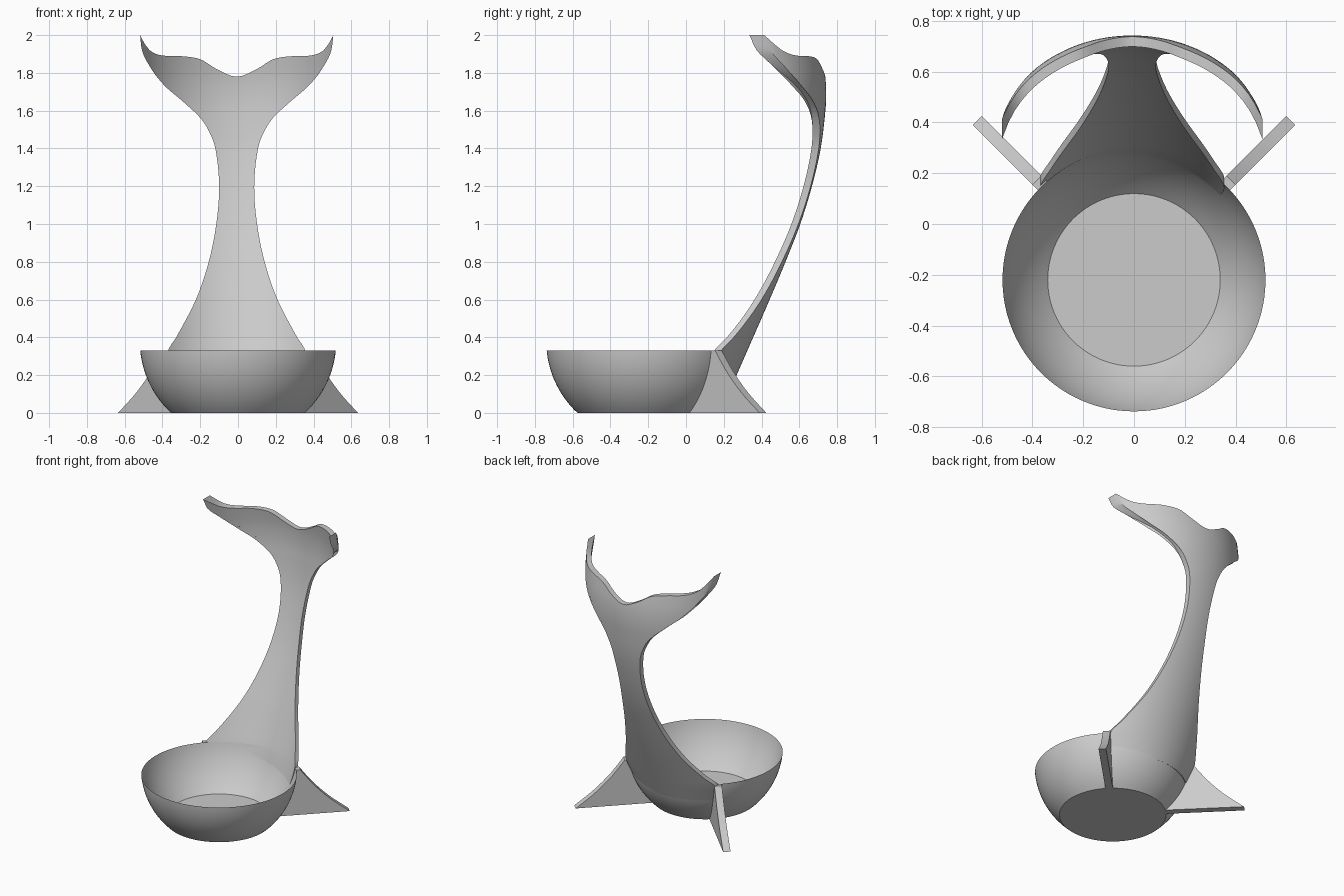
import bpy, bmesh, math
from mathutils import Matrix

cube = bpy.data.objects.get("Cube")
if cube:
    bpy.data.objects.remove(cube, do_unlink=True)

grey = bpy.data.materials.new("plain_grey")
grey.use_nodes = True
grey.diffuse_color = (0.6, 0.6, 0.6, 1)
grey.node_tree.nodes["Principled BSDF"].inputs["Base Color"].default_value = (0.6, 0.6, 0.6, 1)

BOWL_Y, RIM = -0.22, 0.33


def finish(bm, name, angle=35):
    bmesh.ops.recalc_face_normals(bm, faces=bm.faces)
    mesh = bpy.data.meshes.new(name)
    bm.to_mesh(mesh)
    bm.free()
    mesh.materials.append(grey)
    obj = bpy.data.objects.new(name, mesh)
    bpy.context.collection.objects.link(obj)
    bpy.ops.object.select_all(action='DESELECT')
    obj.select_set(True)
    bpy.context.view_layer.objects.active = obj
    bpy.ops.object.shade_smooth_by_angle(angle=math.radians(angle))
    return obj


def smooth(points, x):
    """Smooth curve through (x, value) points."""
    n = len(points)
    x = min(max(x, points[0][0]), points[-1][0])
    i = 0
    while i < n - 2 and x > points[i + 1][0]:
        i += 1

    def slope(k):
        a, b = points[max(k - 1, 0)], points[min(k + 1, n - 1)]
        return (b[1] - a[1]) / (b[0] - a[0])

    (x0, y0), (x1, y1) = points[i], points[i + 1]
    h = x1 - x0
    t = (x - x0) / h
    return ((2*t**3 - 3*t**2 + 1) * y0 + (t**3 - 2*t**2 + t) * h * slope(i)
            + (3*t**2 - 2*t**3) * y1 + (t**3 - t**2) * h * slope(i + 1))


def sphere_radius(z):
    return math.sqrt(0.52**2 - (0.38 - z)**2)


# Bowl: spherical outside, flat floor, wall thinning to a sharp rim
STEPS, SIDES, FLOOR = 14, 96, 0.03
profile = [(sphere_radius(RIM * i / STEPS), RIM * i / STEPS) for i in range(STEPS + 1)]
for i in range(STEPS - 1, -1, -1):
    f = i / STEPS
    z = FLOOR + (RIM - FLOOR) * f
    profile.append((sphere_radius(z) - 0.045 * (1 - f), z))
bm = bmesh.new()
rings = []
for r, z in profile:
    rings.append([bm.verts.new((r * math.cos(2 * math.pi * k / SIDES),
                                BOWL_Y + r * math.sin(2 * math.pi * k / SIDES), z))
                  for k in range(SIDES)])
for a, b in zip(rings, rings[1:]):
    for k in range(SIDES):
        j = (k + 1) % SIDES
        bm.faces.new((a[k], a[j], b[j], b[k]))
bm.faces.new(rings[0])
bm.faces.new(rings[-1])
finish(bm, "bowl")

# Tail: curved back shell that narrows to a neck and opens into two flukes
NECK, NOTCH, TIP, BOTTOM = 1.2, 1.78, 2.0, 0.2
spine = [(.2, .268), (.33, .325), (.6, .443), (.8, .527), (1, .605), (1.2, .667),
         (1.4, .713), (1.6, .738), (1.7, .742), (1.8, .735), (2, .70)]
half_width = [(.2, .345), (.33, .362), (.4, .32), (.6, .216), (.8, .148), (1, .108),
              (1.2, .093), (1.4, .113), (1.5, .15), (1.6, .212), (1.7, .318),
              (1.8, .432), (1.9, .495), (2, .512)]
fluke_top = [(0, 1.78), (.035, 1.786), (.115, 1.825), (.195, 1.873), (.3, 1.889),
             (.405, 1.894), (.468, 1.926), (.512, 2)]
thickness = [(.2, .012), (.33, .028), (.6, .035), (2, .04)]
outer_a = [(.2, .488), (.33, .545), (2, .55)]
outer_b = [(.2, .488), (.33, .545), (2, .45)]
inner_a = [(.2, .475), (.33, .52), (2, .533)]
inner_b = [(.2, .475), (.33, .52), (2, .45)]


def linear(points, x):
    for (x0, y0), (x1, y1) in zip(points, points[1:]):
        if x <= x1:
            return y0 + (y1 - y0) * max(x - x0, 0) / (x1 - x0)
    return points[-1][1]


def shell_y(x, z, inner):
    a = linear(inner_a if inner else outer_a, z)
    b = linear(inner_b if inner else outer_b, z)
    drop = b * (1 - math.sqrt(max(0, 1 - (x / a)**2)))
    return smooth(spine, z) - drop - (linear(thickness, z) if inner else 0)


COLS, LOW, HIGH = 40, 36, 40
rows = [(BOTTOM + (NECK - BOTTOM) * i / LOW,) * 2 for i in range(LOW)]
rows += [(NECK + (NOTCH - NECK) * i / HIGH, NECK + (TIP - NECK) * i / HIGH)
         for i in range(HIGH + 1)]
bm = bmesh.new()
grids = []
for inner in (False, True):
    grid = []
    for z_mid, z_side in rows:
        row = []
        for c in range(COLS + 1):
            u = 2 * c / COLS - 1
            x = u * smooth(half_width, z_side)
            lift = (smooth(fluke_top, abs(u) * 0.512) - NOTCH) / (TIP - NOTCH)
            z = z_mid + (z_side - z_mid) * lift
            row.append(bm.verts.new((x - 0.007, shell_y(x, z, inner), z)))
        grid.append(row)
    grids.append(grid)
    for a, b in zip(grid, grid[1:]):
        for c in range(COLS):
            bm.faces.new((a[c], a[c + 1], b[c + 1], b[c]))
# Close the shell along its border
outer, inner = grids
for o, i in ((outer[0], inner[0]), (outer[-1], inner[-1]),
             ([r[0] for r in outer], [r[0] for r in inner]),
             ([r[-1] for r in outer], [r[-1] for r in inner])):
    for k in range(len(o) - 1):
        bm.faces.new((o[k], o[k + 1], i[k + 1], i[k]))
finish(bm, "tail")

# Fins: two upright feet set diagonally behind the bowl
fin_edge = [(0, .873), (.1, .745), (.2, .643), (.27, .585), (.33, .54)]
heights = [RIM * i / 12 for i in range(13)]
outline = [(smooth(fin_edge, z), z) for z in heights]
outline += [(sphere_radius(z) - 0.008, z) for z in reversed(heights)]
for side, degrees in (("left", 45), ("right", 135)):
    bm = bmesh.new()
    face = bm.faces.new([bm.verts.new((r, -0.025, z)) for r, z in outline])
    moved = bmesh.ops.extrude_face_region(bm, geom=[face])["geom"]
    bmesh.ops.translate(bm, vec=(0, 0.05, 0),
                        verts=[v for v in moved if isinstance(v, bmesh.types.BMVert)])
    bm.transform(Matrix.Translation((0, -0.21, 0))
                 @ Matrix.Rotation(math.radians(degrees), 4, 'Z'))
    finish(bm, side + "_fin")
